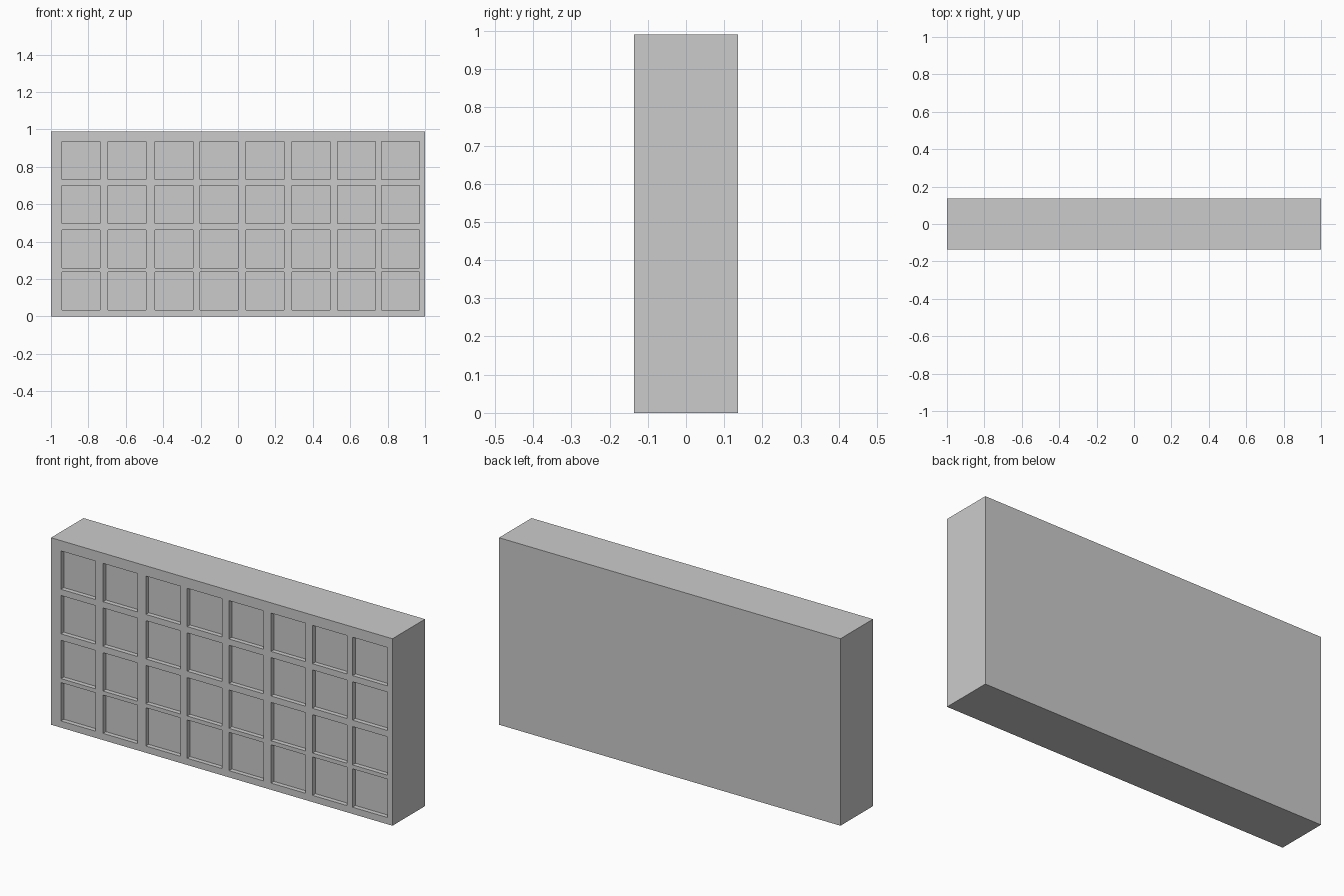
import bpy, bmesh
from mathutils import Matrix

if "Cube" in bpy.data.objects:
    bpy.data.objects.remove(bpy.data.objects["Cube"])

WIDTH, DEPTH, HEIGHT = 2.0, 0.272, 0.99
POCKET, POCKET_DEPTH = 0.203, 0.024
COLUMNS = (-0.84, -0.594, -0.343, -0.101, 0.144, 0.39, 0.633, 0.868)  # pocket centres in x
ROWS = (0.137, 0.361, 0.598, 0.834)                                # pocket centres in z


def make_boxes(name, boxes):
    """One object made of boxes given as (centre, size)."""
    bm = bmesh.new()
    for centre, size in boxes:
        bmesh.ops.create_cube(bm, size=1, matrix=Matrix.Translation(centre) @ Matrix.Diagonal((*size, 1)))
    mesh = bpy.data.meshes.new(name)
    bm.to_mesh(mesh)
    bm.free()
    obj = bpy.data.objects.new(name, mesh)
    bpy.context.collection.objects.link(obj)
    return obj


# Solid slab
panel = make_boxes("panel", [((0, 0, HEIGHT / 2), (WIDTH, DEPTH, HEIGHT))])

# Shallow square pockets in the front face
pockets = make_boxes("pocket_cutter", [
    ((x, -DEPTH / 2, z), (POCKET, 2 * POCKET_DEPTH, POCKET)) for x in COLUMNS for z in ROWS])
cut = panel.modifiers.new("pockets", 'BOOLEAN')
cut.operation = 'DIFFERENCE'
cut.solver = 'EXACT'
cut.object = pockets

# Apply the cut and drop the cutter
bpy.context.view_layer.objects.active = panel
panel.select_set(True)
bpy.ops.object.modifier_apply(modifier=cut.name)
bpy.data.objects.remove(pockets)
